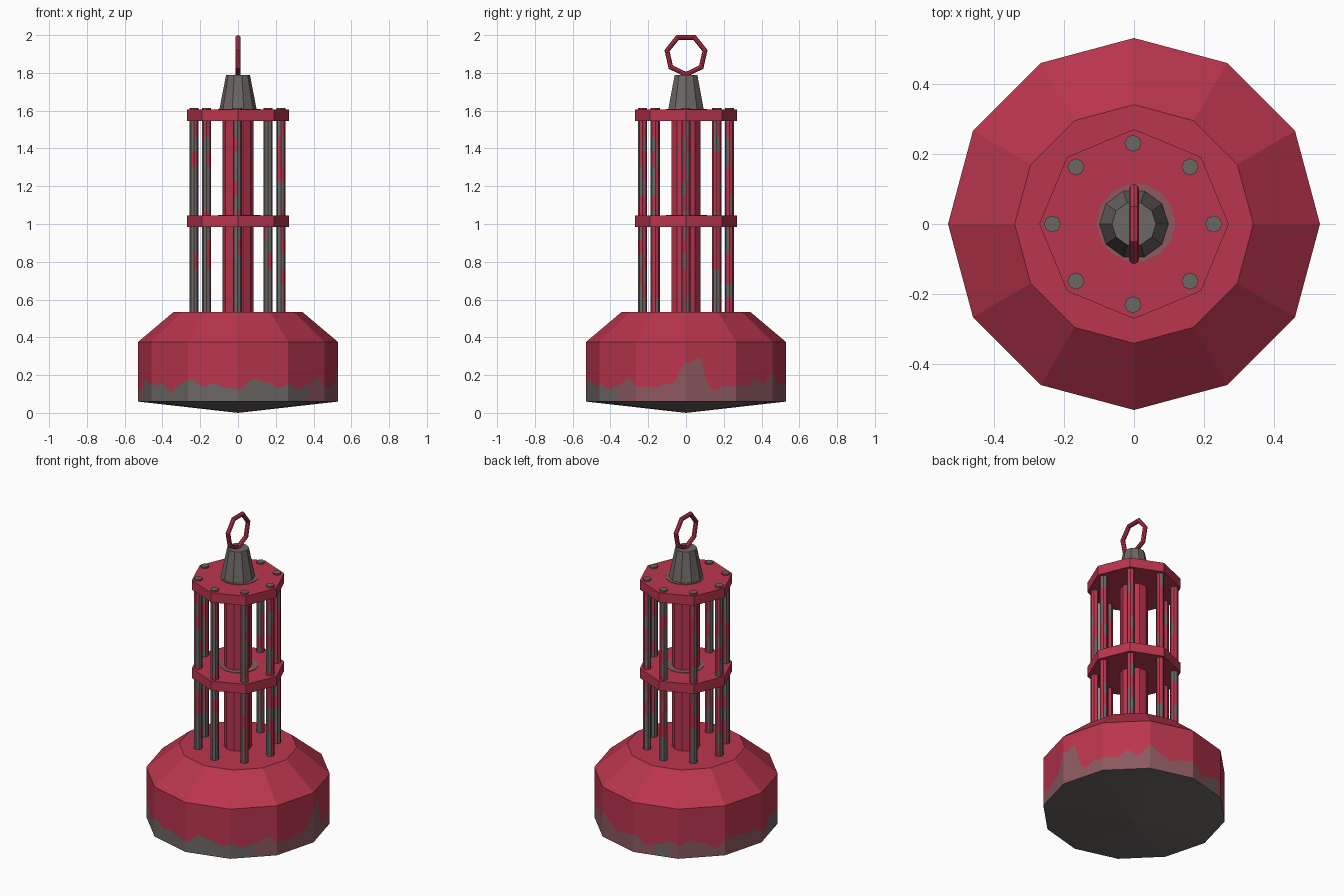
import bpy, bmesh, math, random
from math import sin, cos, pi, radians, exp

if "Cube" in bpy.data.objects:
    bpy.data.objects.remove(bpy.data.objects["Cube"])

random.seed(4)

def mat(name, c):
    m = bpy.data.materials.new(name)
    m.diffuse_color = (*c, 1)
    m.use_nodes = True
    m.node_tree.nodes["Principled BSDF"].inputs["Base Color"].default_value = m.diffuse_color
    return m

RED = mat("red_paint", (0.49, 0.036, 0.075))
GREY = mat("bare_metal", (0.15, 0.135, 0.128))
FADED = mat("faded_paint", (0.26, 0.10, 0.115))
MATS = [RED, GREY, FADED]

def finish(name, bm, rule=None):
    """Make an object; rule(face) gives the material index."""
    bmesh.ops.recalc_face_normals(bm, faces=bm.faces)
    bm.normal_update()
    for f in bm.faces:
        f.material_index = rule(f) if rule else 0
    me = bpy.data.meshes.new(name)
    bm.to_mesh(me)
    bm.free()
    for m in MATS:
        me.materials.append(m)
    ob = bpy.data.objects.new(name, me)
    bpy.context.collection.objects.link(ob)
    return ob

def lathe(name, rings, n, x=0, y=0, rule=None):
    """Stack of n-sided rings (radius, z), capped at both ends."""
    bm = bmesh.new()
    loops = [[bm.verts.new((x + r * cos(2 * pi * i / n), y + r * sin(2 * pi * i / n), z))
              for i in range(n)] for r, z in rings]
    for a, b in zip(loops, loops[1:]):
        for i in range(n):
            j = (i + 1) % n
            bm.faces.new((a[i], a[j], b[j], b[i]))
    bm.faces.new(loops[0])
    bm.faces.new(loops[-1])
    return finish(name, bm, rule)

# Float: 12-sided hull, its wall split along a ragged waterline
SIDES, SUB, R = 12, 10, 0.53
N = SIDES * SUB

def bump(deg, centre, width):
    d = (deg - centre + 180) % 360 - 180
    return exp(-(d / width) ** 2)

def waterline(deg):
    t = radians(deg)
    h = 0.148 + 0.018 * sin(9 * t + 1) + 0.014 * sin(17 * t) + 0.009 * sin(31 * t + 2)
    return h + 0.10 * bump(deg, 0, 7) + 0.11 * bump(deg, 8, 3) + 0.10 * bump(deg, 61, 5)

def hull_point(k, r):
    i, f = divmod(k, SUB)
    a, b = 2 * pi * i / SIDES, 2 * pi * (i + 1) / SIDES
    f /= SUB
    return r * (cos(a) * (1 - f) + cos(b) * f), r * (sin(a) * (1 - f) + sin(b) * f)

bm = bmesh.new()
levels = [(R, lambda d: 0.06), (R, waterline), (R, lambda d: 0.375), (0.34, lambda d: 0.535)]
loops = [[bm.verts.new((*hull_point(k, r), h(360 * k / N))) for k in range(N)] for r, h in levels]
for a, b in zip(loops, loops[1:]):
    for k in range(N):
        j = (k + 1) % N
        bm.faces.new((a[k], a[j], b[j], b[k]))
bm.faces.new(loops[-1])
keel = bm.verts.new((0, 0, 0.0))
for k in range(N):
    bm.faces.new((keel, loops[0][(k + 1) % N], loops[0][k]))
stained = {frozenset((loops[0][k], loops[0][(k + 1) % N], loops[1][k], loops[1][(k + 1) % N]))
           for k in range(N)}

def hull_rule(f):
    if frozenset(f.verts) in stained:
        c = f.calc_center_median()
        return 2 if c.x + 0.6 * c.y > 0.15 or (c.x < -0.2 and c.y > -0.1) else 1
    return 1 if keel in f.verts else 0

finish("float_hull", bm, hull_rule)

# Centre tube and the two octagonal cage plates
lathe("centre_tube", [(0.082, 0.53), (0.082, 1.58)], 10)
for label, z in (("middle", 0.985), ("top", 1.545)):
    lathe(label + "_plate", [(0.27, z), (0.27, z + 0.06)], 8)
    lathe(label + "_plate_stain", [(0.112, z + 0.058), (0.112, z + 0.063)], 14, 0.006, 0.003,
          rule=lambda f: 2)

# Eight cage rods with chipped paint, more worn on the front left
def rod_rule(f):
    if abs(f.normal.z) > 0.5:
        return 1
    worn = 0.55 - 0.28 * (f.normal.x + f.normal.y)
    low = 0.25 if f.calc_center_median().z < 0.66 else 0
    return 1 if random.random() < worn + low else 0

for i in range(8):
    a = i * pi / 4
    rings = [(0.024, 0.53 + 1.085 * k / 14) for k in range(15)]
    lathe(f"cage_rod_{i + 1}", rings, 8, -0.003 + 0.23 * cos(a), 0.23 * sin(a), rod_rule)

# Tapered cap and the lifting ring on top
lathe("top_cap", [(0.1, 1.6), (0.063, 1.79)], 10, rule=lambda f: 1)
bpy.ops.mesh.primitive_torus_add(major_segments=7, minor_segments=8, major_radius=0.103,
                                 minor_radius=0.014, location=(0, 0, 1.8945),
                                 rotation=(0, pi / 2, 0))
ring = bpy.context.object
ring.name = "lifting_ring"
ring.data.materials.append(RED)
for p in ring.data.polygons:
    p.use_smooth = False
